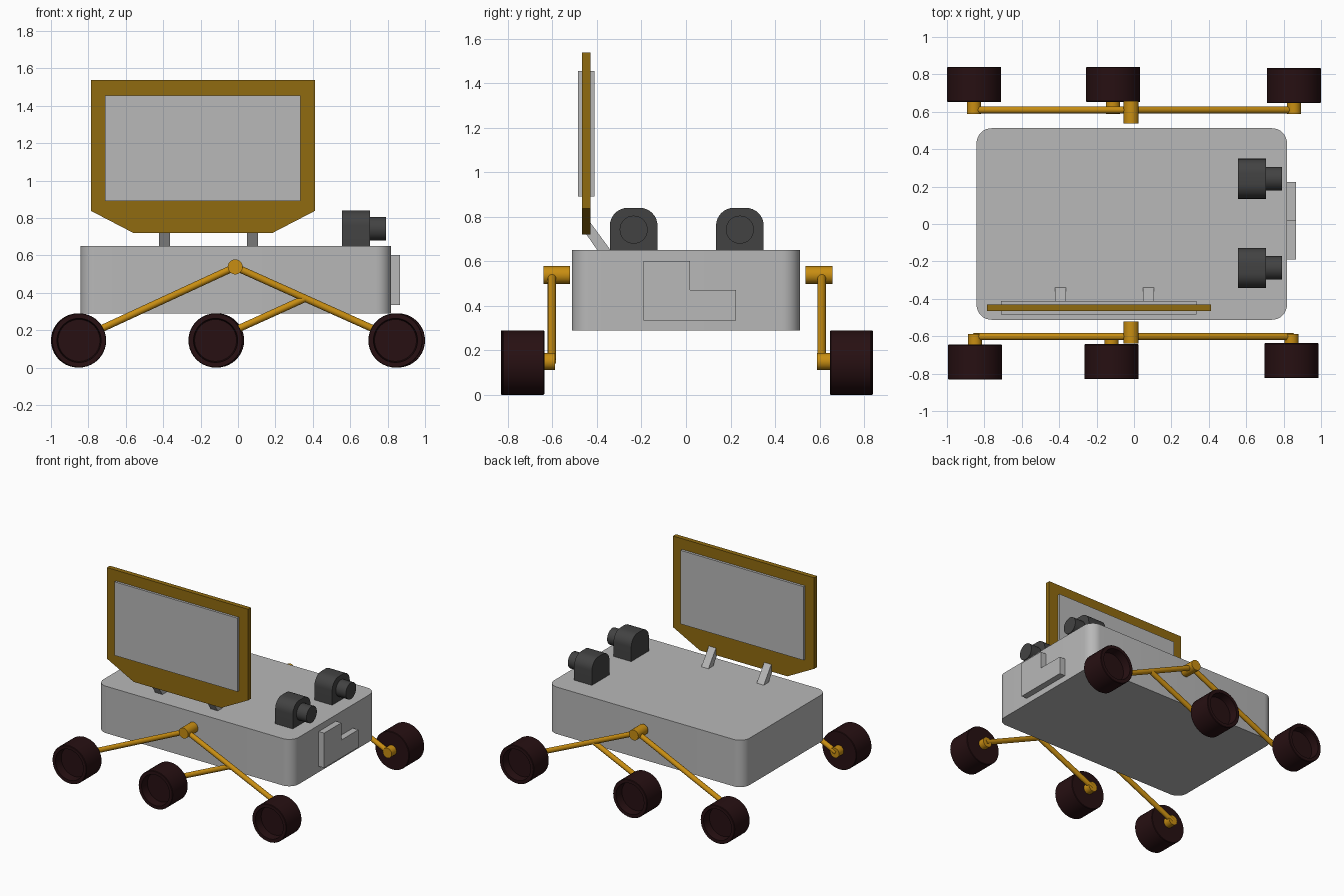
import bpy, bmesh, math
from mathutils import Vector

if "Cube" in bpy.data.objects:
    bpy.data.objects.remove(bpy.data.objects["Cube"])


def material(name, rgb):
    m = bpy.data.materials.new(name)
    m.diffuse_color = (*rgb, 1)
    m.use_nodes = True
    m.node_tree.nodes["Principled BSDF"].inputs["Base Color"].default_value = m.diffuse_color
    return m


GREY = material("light grey", (0.48, 0.48, 0.48))
FRAME = material("dark gold", (0.28, 0.145, 0.005))
GOLD = material("gold", (0.58, 0.27, 0.006))
DARK = material("dark grey", (0.055, 0.055, 0.055))
TYRE = material("dark brown", (0.02, 0.005, 0.006))


def finish(name, bm, mat, smooth=True):
    bmesh.ops.recalc_face_normals(bm, faces=bm.faces)
    me = bpy.data.meshes.new(name)
    bm.to_mesh(me)
    bm.free()
    me.materials.append(mat)
    ob = bpy.data.objects.new(name, me)
    bpy.context.collection.objects.link(ob)
    if smooth:
        bpy.ops.object.select_all(action='DESELECT')
        ob.select_set(True)
        bpy.context.view_layer.objects.active = ob
        bpy.ops.object.shade_smooth_by_angle(angle=math.radians(35))
    return ob


def prism(name, pts, axis, a, b, mat, smooth=False):
    """Extrude a 2D outline along x, y or z from a to b."""
    place = {'x': lambda u, v, w: (w, u, v),
             'y': lambda u, v, w: (u, w, v),
             'z': lambda u, v, w: (u, v, w)}[axis]
    bm = bmesh.new()
    lo = [bm.verts.new(place(u, v, a)) for u, v in pts]
    hi = [bm.verts.new(place(u, v, b)) for u, v in pts]
    bm.faces.new(lo)
    bm.faces.new(hi)
    n = len(pts)
    for i in range(n):
        j = (i + 1) % n
        bm.faces.new((lo[i], lo[j], hi[j], hi[i]))
    return finish(name, bm, mat, smooth)


def lathe(name, start, direction, profile, mat, n=32):
    """Revolve (distance, radius) pairs about an axis; ends are capped."""
    q = Vector(direction).to_track_quat('Z', 'Y')
    bm = bmesh.new()
    rings = []
    for d, r in profile:
        rings.append([bm.verts.new(Vector(start) + q @ Vector(
            (r * math.cos(math.tau * i / n), r * math.sin(math.tau * i / n), d)))
            for i in range(n)])
    bm.faces.new(rings[0])
    bm.faces.new(rings[-1])
    for p, s in zip(rings, rings[1:]):
        for i in range(n):
            j = (i + 1) % n
            bm.faces.new((p[i], p[j], s[j], s[i]))
    return finish(name, bm, mat)


def rod(name, p, q, r, mat, n=24):
    d = Vector(q) - Vector(p)
    return lathe(name, p, d, [(0, r), (d.length, r)], mat, n)


def rounded(x0, y0, x1, y1, r, corners=(1, 1, 1, 1), steps=8):
    """Rectangle outline with chosen corners rounded, from top right anticlockwise."""
    spots = [(x1, y1, -1, -1), (x0, y1, 1, -1), (x0, y0, 1, 1), (x1, y0, -1, 1)]
    pts = []
    for k, (x, y, sx, sy) in enumerate(spots):
        if not corners[k]:
            pts.append((x, y))
            continue
        for i in range(steps + 1):
            t = math.pi / 2 * (k + i / steps)
            pts.append((x + sx * r + r * math.cos(t), y + sy * r + r * math.sin(t)))
    return pts


# Body with rounded vertical corners, and the stepped plate on its end
prism("body", rounded(-0.842, -0.512, 0.818, 0.512, 0.08), 'z', 0.29, 0.65, GREY, True)
prism("end_plate", [(-0.19, 0.335), (0.225, 0.335), (0.225, 0.47), (0.018, 0.47),
                    (0.018, 0.602), (-0.19, 0.602)], 'x', 0.80, 0.865, GREY)

# Upright panel: gold frame, grey inset showing on both sides, two slanted struts
prism("panel_frame", [(-0.787, 0.838), (-0.56, 0.72), (0.185, 0.72), (0.412, 0.838),
                      (0.412, 1.537), (-0.787, 1.537)], 'y', -0.466, -0.43, FRAME)
prism("panel_inset", [(-0.71, 0.89), (0.333, 0.89), (0.333, 1.455), (-0.71, 1.455)],
      'y', -0.484, -0.411, GREY)
for x in (-0.393, 0.077):
    prism("panel_strut", [(-0.445, 0.795), (-0.335, 0.645), (-0.395, 0.645),
                          (-0.45, 0.725)], 'x', x - 0.03, x + 0.03, GREY)

# Pair of cameras with arched housings
for y in (-0.235, 0.242):
    prism("camera_housing", rounded(y - 0.107, 0.645, y + 0.107, 0.84, 0.08, (1, 1, 0, 0)),
          'x', 0.555, 0.705, DARK, True)
    rod("camera_lens", (0.69, y, 0.742), (0.79, y, 0.742), 0.063, DARK, 32)

# Suspension and wheels on each side
SIDES = [(-1, -0.602, -0.58, (-0.85, -0.12, 0.842), (-0.738, -0.736, -0.730)),
         (1, 0.61, 0.597, (-0.855, -0.112, 0.855), (0.746, 0.746, 0.740))]
for s, y, pivot_y, wheel_x, wheel_y in SIDES:
    top = (-0.015, y, 0.538)
    end = (0.85, y, 0.15)
    rod("pivot", (-0.015, pivot_y - 0.06, 0.538), (-0.015, pivot_y + 0.06, 0.538), 0.04, GOLD)
    rod("long_arm", top, (-0.855, y, 0.15), 0.019, GOLD)
    rod("short_arm", top, end, 0.019, GOLD)
    rod("branch_arm", (0.36, y, 0.37), (-0.125, y, 0.15), 0.019, GOLD)
    for x, wy in zip(wheel_x, wheel_y):
        rod("wheel_hub", (x, s * 0.588, 0.15), (x, wy - s * 0.08, 0.15), 0.038, GOLD)
        # Wheel is closed inside and dished on its outer face
        lathe("wheel", (x, wy - s * 0.0935, 0.145), (0, s, 0),
              [(0, 0.142), (0.004, 0.145), (0.183, 0.145), (0.187, 0.142),
               (0.187, 0.118), (0.125, 0.112)], TYRE, 40)
